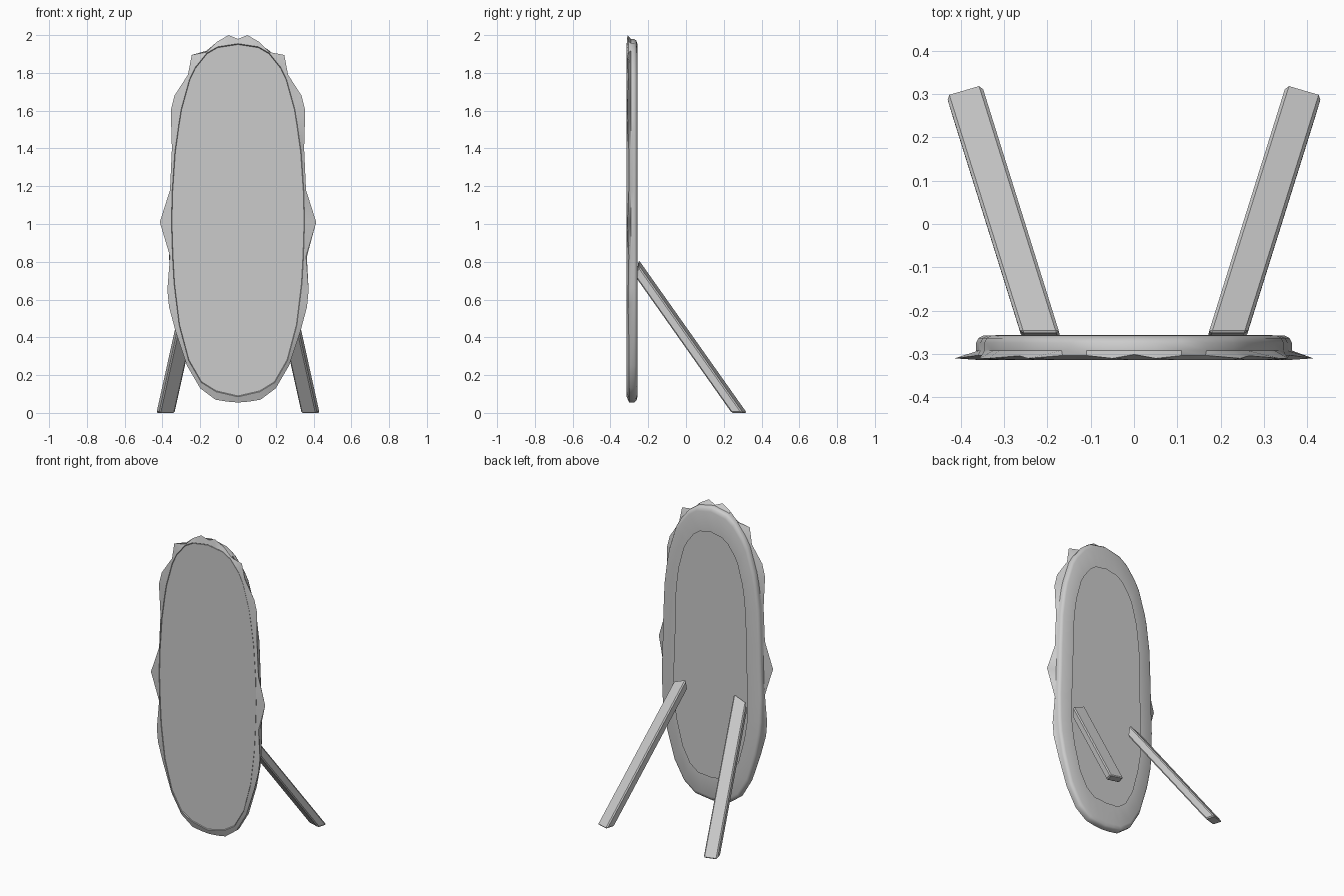
import bpy, bmesh, math
from mathutils import Vector

if "Cube" in bpy.data.objects:
    bpy.data.objects.remove(bpy.data.objects["Cube"])

MID = 1.02

# Half outlines (x, z), bottom to top
RIM = [(0, .055), (.06, .06), (.12, .07), (.2, .13), (.27, .25), (.33, .43), (.365, .56), (.374, .65),
       (.36, .83), (.414, 1.01), (.36, 1.18), (.35, 1.4), (.356, 1.6), (.336, 1.68),
       (.265, 1.79), (.245, 1.895), (.165, 1.91), (.11, 1.965), (.05, 2.0), (0, 1.98)]
GLASS = [(0, .09), (.13, .12), (.2, .17), (.27, .3), (.31, .47), (.34, .72), (.35, 1.0), (.345, 1.2),
         (.33, 1.4), (.30, 1.6), (.25, 1.78), (.2, 1.87), (.13, 1.93), (0, 1.95)]
BODY = [(0, .055), (.12, .07), (.2, .13), (.27, .25), (.325, .43), (.358, .6), (.366, .78), (.36, .95),
        (.354, 1.2), (.345, 1.4), (.318, 1.6), (.262, 1.78), (.2, 1.89), (.12, 1.955), (0, 1.98)]


def angle(p):
    return math.atan2((p[1] - MID) / 2.7, p[0])


def sample(outline, a):
    for p, q in zip(outline, outline[1:]):
        a0, a1 = angle(p), angle(q)
        if a <= a1 + 1e-6:
            t = (a - a0) / (a1 - a0)
            return (p[0] + (q[0] - p[0]) * t, p[1] + (q[1] - p[1]) * t)
    return outline[-1]


def ring(outline, y, inset=0):
    half = [sample(outline, angle(p)) for p in RIM]
    full = half + [(-x, z) for x, z in half[-2:0:-1]]
    pts = []
    for x, z in full:
        n = Vector((x, (z - MID) / 2.7)).normalized()
        pts.append((x - n.x * inset, y, z - n.y * inset * 1.6))
    return pts


def lip_ring():
    # Ornament tips stay forward, plain stretches roll back
    pts = []
    for r, b in zip(ring(RIM, 0), ring(BODY, 0)):
        out = (Vector(r) - Vector(b)).length
        pts.append((r[0], -.301 - min(out / .03, 1) * .009, r[2]))
    return pts


def make(name, bm, angle_deg=35):
    bmesh.ops.recalc_face_normals(bm, faces=bm.faces)
    me = bpy.data.meshes.new(name)
    bm.to_mesh(me)
    bm.free()
    ob = bpy.data.objects.new(name, me)
    bpy.context.collection.objects.link(ob)
    bpy.ops.object.select_all(action='DESELECT')
    ob.select_set(True)
    bpy.context.view_layer.objects.active = ob
    bpy.ops.object.shade_smooth_by_angle(angle=math.radians(angle_deg))
    return ob


def loft(name, rings, caps=False):
    bm = bmesh.new()
    vr = [[bm.verts.new(p) for p in r] for r in rings]
    n = len(vr[0])
    for a, b in zip(vr, vr[1:]):
        for i in range(n):
            j = (i + 1) % n
            bm.faces.new((a[i], a[j], b[j], b[i]))
    if caps:
        bm.faces.new(vr[0])
        bm.faces.new(vr[-1])
    return make(name, bm, 45)


# Frame: ornamental front lip, side wall, rounded back band left open in the middle
loft("frame", [ring(GLASS, -.306), ring(GLASS, -.314, -.003), lip_ring(), ring(BODY, -.292),
               ring(BODY, -.274), ring(BODY, -.263, .006), ring(BODY, -.257, .018),
               ring(BODY, -.256, .1)])

# Mirror glass
loft("mirror_glass", [ring(GLASS, -.306), ring(GLASS, -.312)], caps=True)

# Back legs: slanted bars cut flat at the floor and square at the upper end
FOOT = [(.352, .324), (.434, .3), (.416, .24), (.334, .264)]
for side, label in ((1, "right"), (-1, "left")):
    bm = bmesh.new()
    low = [bm.verts.new((side * x, y, 0)) for x, y in FOOT]
    top = []
    for (x, y), end in zip(FOOT, (-.25, -.25, -.262, -.262)):
        run = y - end
        top.append(bm.verts.new((side * (x - run * .313), end, run * 1.415)))
    bm.faces.new(low)
    bm.faces.new(top)
    for i in range(4):
        j = (i + 1) % 4
        bm.faces.new((low[i], low[j], top[j], top[i]))
    bmesh.ops.recalc_face_normals(bm, faces=bm.faces)
    bmesh.ops.bevel(bm, geom=bm.edges[:], offset=.007, segments=1, affect='EDGES')
    make("back_leg_" + label, bm, 20)
